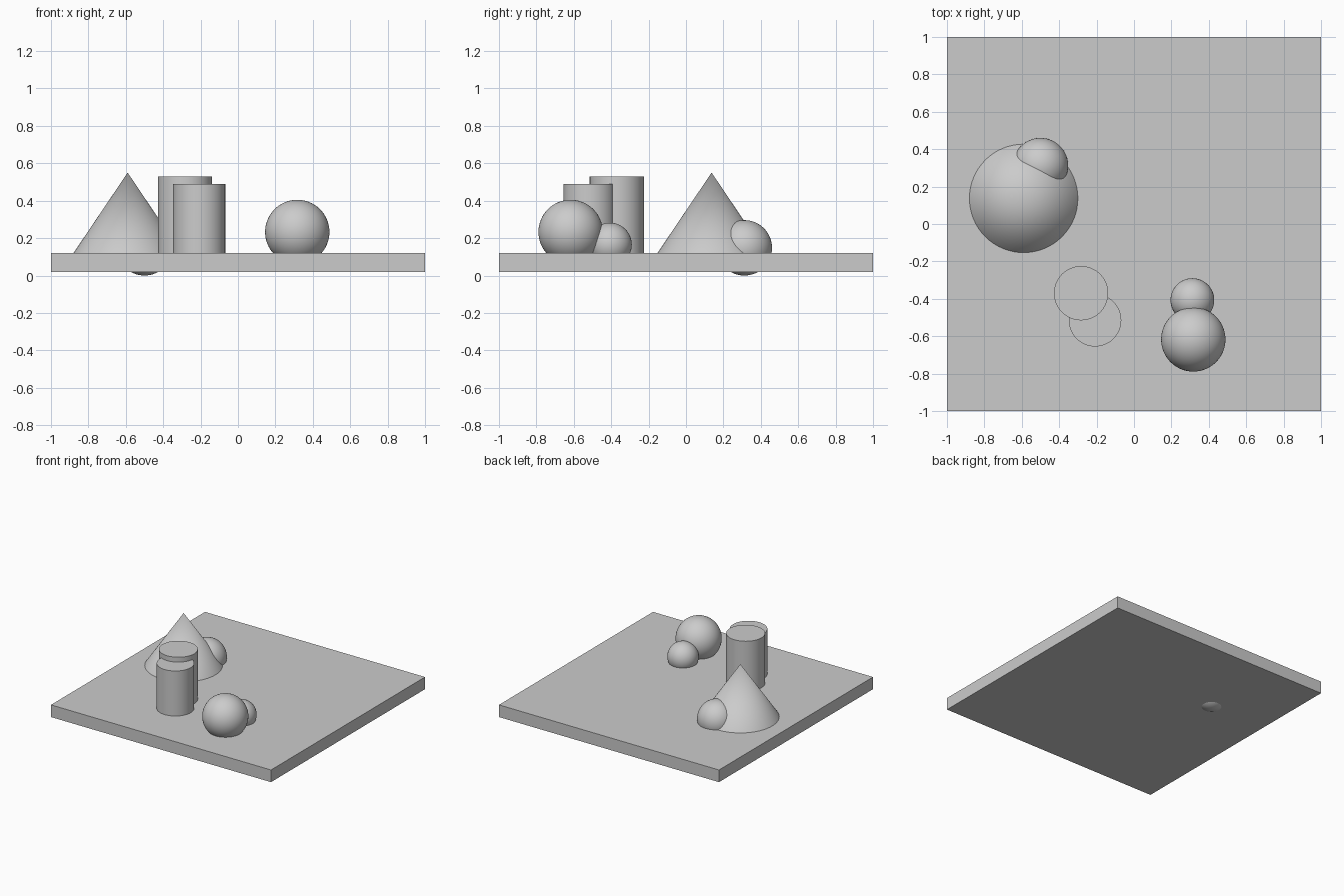
import bpy
import math

default = bpy.data.objects.get("Cube")
if default:
    bpy.data.objects.remove(default, do_unlink=True)

GREY = (0.6, 0.6, 0.6, 1)
grey = bpy.data.materials.new("plain grey")
grey.use_nodes = True
grey.diffuse_color = GREY
grey.node_tree.nodes["Principled BSDF"].inputs["Base Color"].default_value = GREY

BOTTOM, TOP = 0.02, 0.12  # plate faces
SINK = 0.02               # how far cylinders reach into the plate


def finish(name, smooth=True):
    """Name the new object, colour it and smooth its round sides."""
    obj = bpy.context.object
    obj.name = name
    obj.data.materials.append(grey)
    if smooth:
        bpy.ops.object.shade_smooth_by_angle(angle=math.radians(35))
    return obj


def ball(name, x, y, z, radius):
    bpy.ops.mesh.primitive_uv_sphere_add(
        segments=64, ring_count=32, radius=radius, location=(x, y, z))
    finish(name)


def column(name, x, y, radius, top):
    base = TOP - SINK
    bpy.ops.mesh.primitive_cylinder_add(
        vertices=64, radius=radius, depth=top - base,
        location=(x, y, (top + base) / 2))
    finish(name)


# Square base plate
bpy.ops.mesh.primitive_cube_add(size=1, location=(0, 0, (BOTTOM + TOP) / 2))
plate = finish("base_plate", smooth=False)
plate.scale = (2, 2, TOP - BOTTOM)
bpy.ops.object.transform_apply(location=False, rotation=False, scale=True)

# Cone standing on the plate
APEX = 0.55
bpy.ops.mesh.primitive_cone_add(
    vertices=64, radius1=0.29, radius2=0, depth=APEX - TOP,
    location=(-0.59, 0.137, (APEX + TOP) / 2))
finish("cone")

# Two overlapping cylinders
column("tall_cylinder", -0.283, -0.37, 0.145, 0.53)
column("short_cylinder", -0.208, -0.515, 0.14, 0.49)

# Balls partly sunk in the plate; the one by the cone pokes out underneath
ball("large_ball", 0.317, -0.617, 0.233, 0.172)
ball("small_ball", 0.312, -0.407, 0.165, 0.117)
ball("cone_ball", -0.50, 0.312, 0.148, 0.148)
